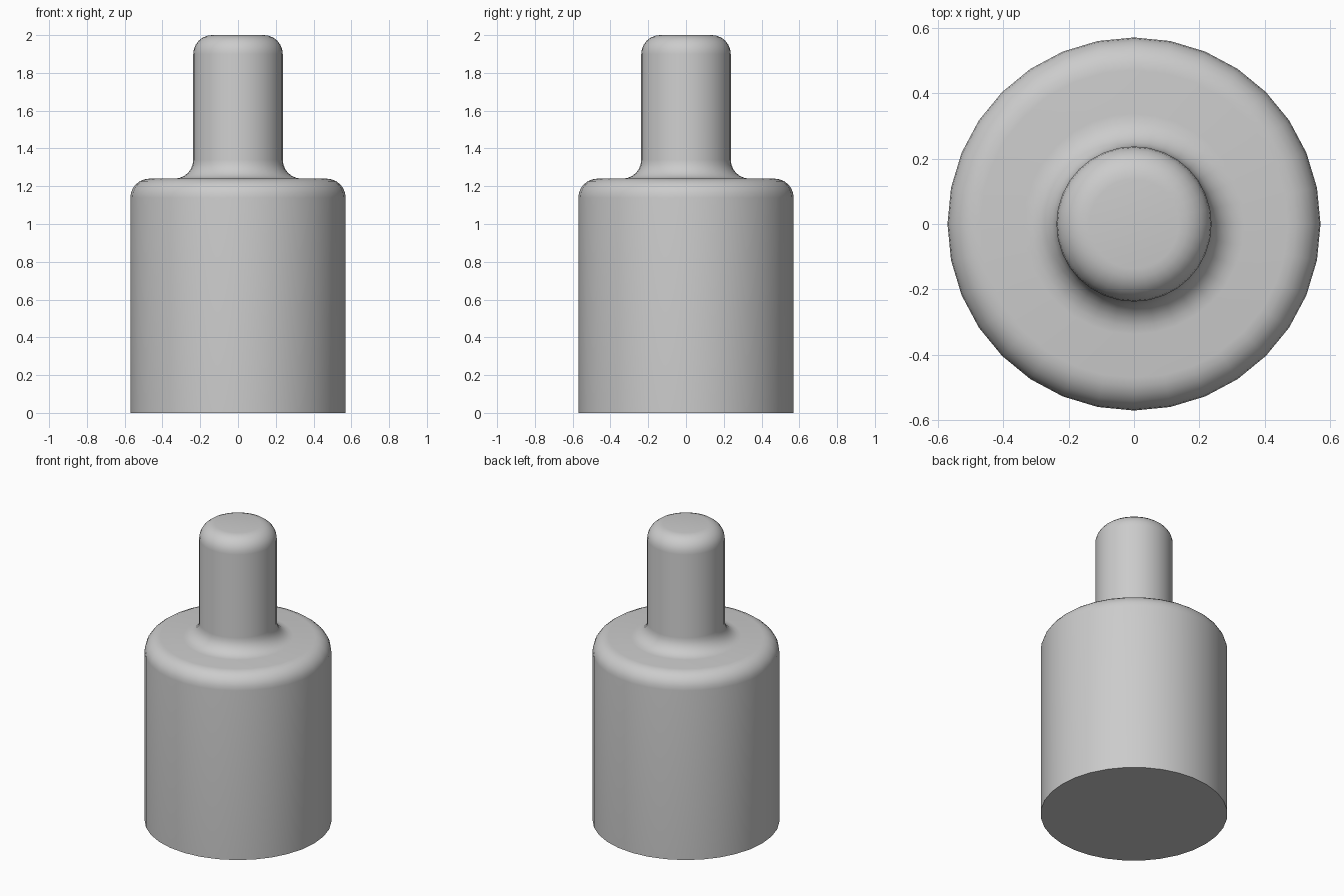
import bpy, bmesh
from math import pi, sin, cos, radians
from mathutils import Matrix

cube = bpy.data.objects.get("Cube")
if cube:
    bpy.data.objects.remove(cube, do_unlink=True)

SIDES = 32
BODY_R, BODY_H = 0.57, 1.24
PIN_R, TOP = 0.237, 2.0
ROUND = 0.1


def arc(cx, cz, start, end, steps=6):
    """Points of a rounded corner in the profile plane."""
    angles = [radians(start + (end - start) * i / steps) for i in range(steps + 1)]
    return [(cx + ROUND * cos(a), cz + ROUND * sin(a)) for a in angles]


# Half profile: base edge, rounded shoulder, neck fillet, rounded tip
profile = [(BODY_R, 0)]
profile += arc(BODY_R - ROUND, BODY_H - ROUND, 0, 90)
profile += arc(PIN_R + ROUND, BODY_H + ROUND, 270, 180)
profile += arc(PIN_R - ROUND, TOP - ROUND, 0, 90)

# Revolve the profile into rings and close both ends
bm = bmesh.new()
rings = [[bm.verts.new((r * cos(2 * pi * i / SIDES), r * sin(2 * pi * i / SIDES), z))
          for i in range(SIDES)] for r, z in profile]
for low, high in zip(rings, rings[1:]):
    for i in range(SIDES):
        j = (i + 1) % SIDES
        bm.faces.new((low[i], low[j], high[j], high[i]))
bm.faces.new(rings[0][::-1])
bm.faces.new(rings[-1])
mesh = bpy.data.meshes.new("stepped_pin")
bm.to_mesh(mesh)
bm.free()

# Plain grey material
grey = bpy.data.materials.new("light grey")
grey.use_nodes = True
grey.diffuse_color = (0.6, 0.6, 0.6, 1)
grey.node_tree.nodes["Principled BSDF"].inputs["Base Color"].default_value = (0.6, 0.6, 0.6, 1)
mesh.materials.append(grey)

pin = bpy.data.objects.new("stepped_pin", mesh)
bpy.context.collection.objects.link(pin)
bpy.context.view_layer.objects.active = pin
pin.select_set(True)
bpy.ops.object.shade_smooth_by_angle(angle=radians(40))
